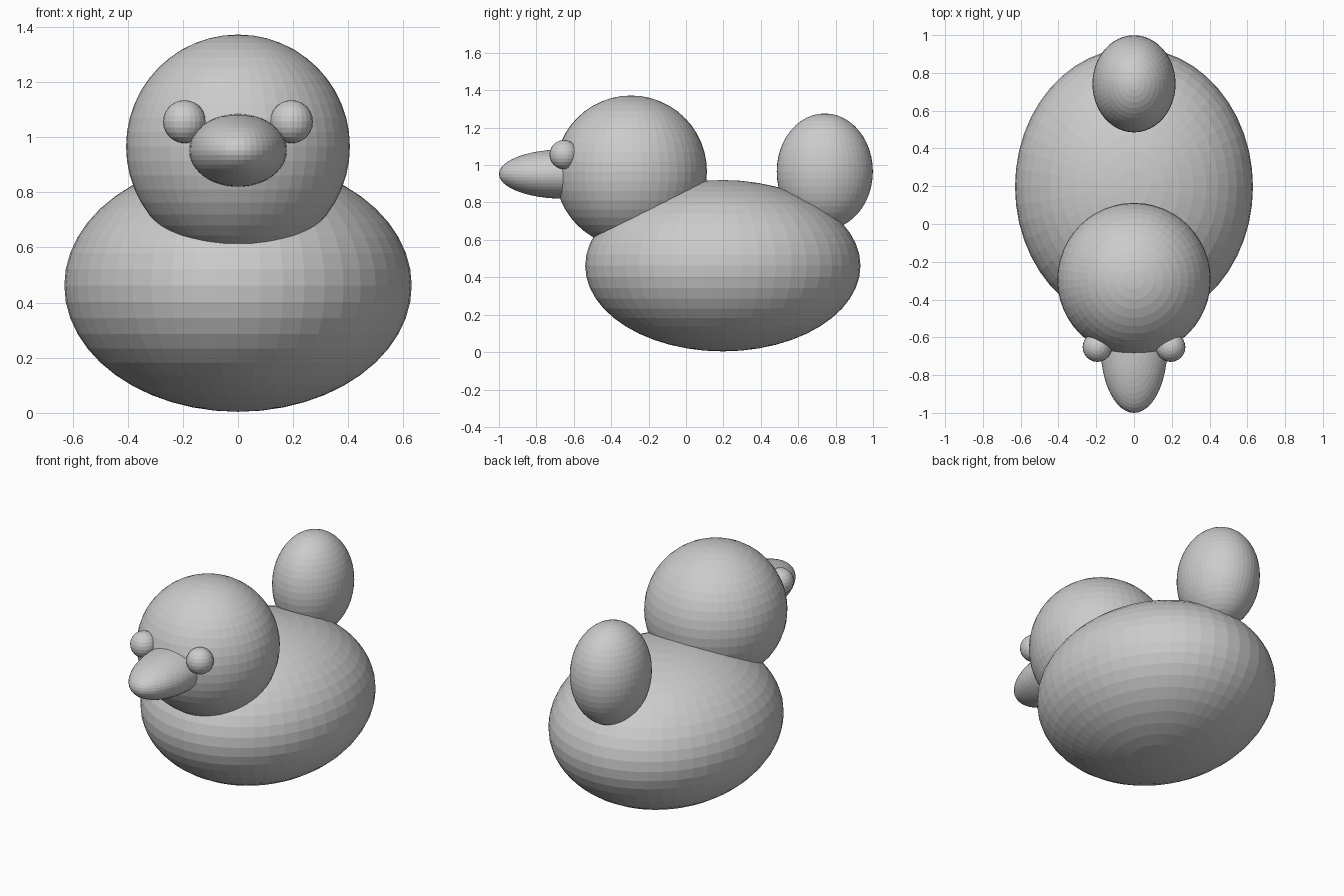
import bpy

cube = bpy.data.objects.get("Cube")
if cube:
    bpy.data.objects.remove(cube, do_unlink=True)

grey = bpy.data.materials.new("plain_grey")
grey.use_nodes = True
colour = (0.6, 0.6, 0.6, 1)
grey.diffuse_color = colour
grey.node_tree.nodes["Principled BSDF"].inputs["Base Color"].default_value = colour


def ellipsoid(name, centre, radii, segments=48, rings=24):
    """Flat-shaded, stretched sphere."""
    bpy.ops.mesh.primitive_uv_sphere_add(
        segments=segments, ring_count=rings, radius=1, location=centre)
    obj = bpy.context.object
    obj.name = obj.data.name = name
    obj.scale = radii
    bpy.ops.object.transform_apply(location=False, rotation=False, scale=True)
    obj.data.materials.append(grey)
    return obj


# Main masses
ellipsoid("body", (0, 0.197, 0.462), (0.63, 0.736, 0.458))
ellipsoid("head", (0, -0.294, 0.966), (0.406, 0.406, 0.406))
ellipsoid("tail", (0, 0.742, 0.966), (0.22, 0.257, 0.31))
ellipsoid("beak", (0, -0.65, 0.952), (0.177, 0.35, 0.132))

# Eyes
for side, sign in (("left", 1), ("right", -1)):
    ellipsoid(side + "_eye", (sign * 0.194, -0.652, 1.056), (0.078, 0.078, 0.078), 24, 12)
